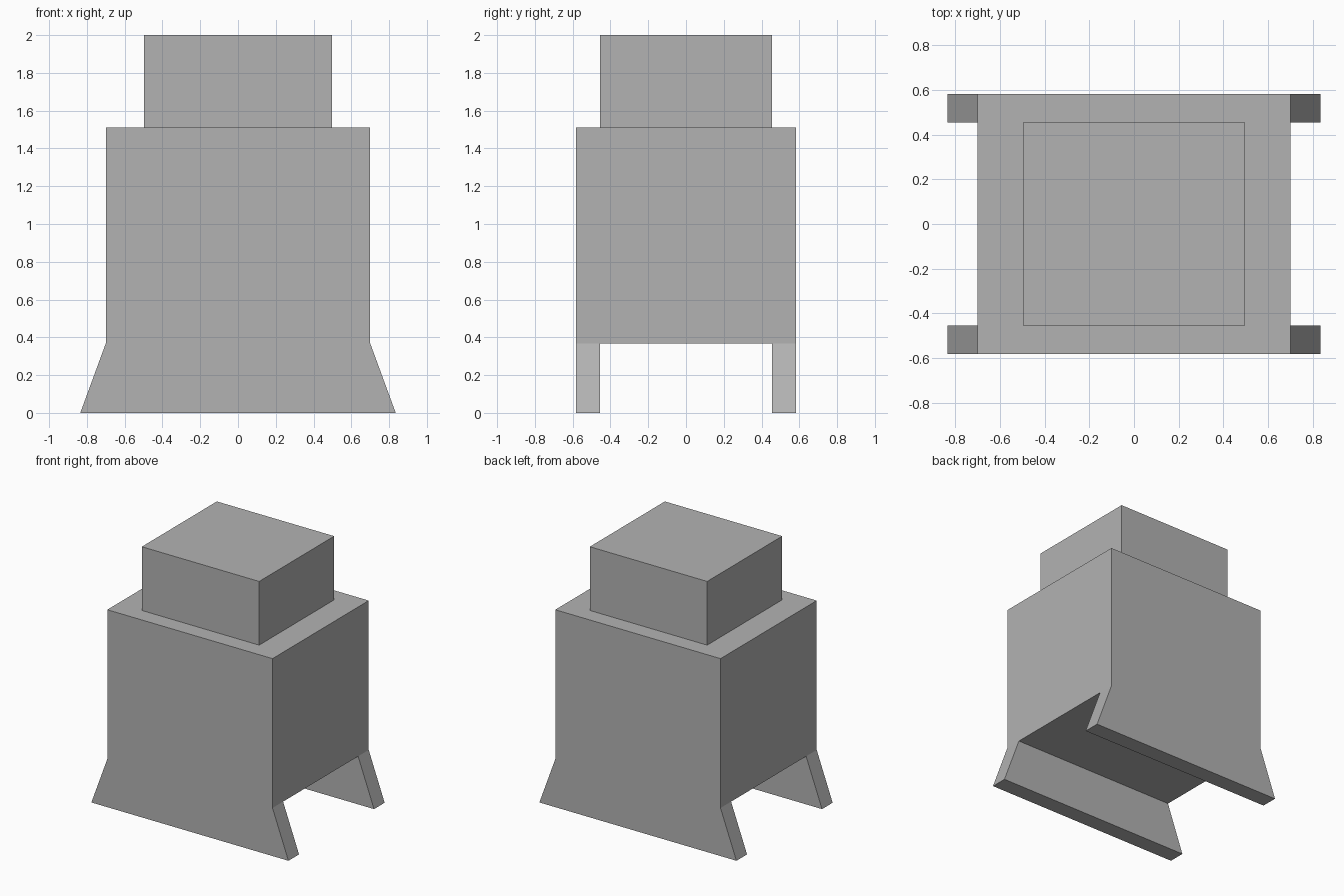
import bpy
import bmesh
from mathutils import Matrix, Vector

cube = bpy.data.objects.get("Cube")
if cube:
    bpy.data.objects.remove(cube, do_unlink=True)

HALF_X, HALF_Y = 0.70, 0.582
BODY_LOW, BODY_HIGH = 0.368, 1.512
CAP_X, CAP_Y, TOP = 0.497, 0.454, 2.0
FOOT_X = 0.835

grey = bpy.data.materials.new("plain grey")
grey.use_nodes = True
colour = (0.45, 0.45, 0.45, 1)
grey.diffuse_color = colour
grey.node_tree.nodes["Principled BSDF"].inputs["Base Color"].default_value = colour


def add_box(bm, half_x, half_y, low, high):
    size = Matrix.Diagonal((2 * half_x, 2 * half_y, high - low, 1))
    place = Matrix.Translation((0, 0, (low + high) / 2))
    bmesh.ops.create_cube(bm, size=1, matrix=place @ size)


def finish(bm, name):
    bmesh.ops.recalc_face_normals(bm, faces=bm.faces)
    mesh = bpy.data.meshes.new(name)
    bm.to_mesh(mesh)
    bm.free()
    mesh.materials.append(grey)
    obj = bpy.data.objects.new(name, mesh)
    bpy.context.collection.objects.link(obj)
    return obj


# Body with two flared plank feet drawn down from its front and back edges
bm = bmesh.new()
add_box(bm, HALF_X, HALF_Y, BODY_LOW, BODY_HIGH)
for y in (-CAP_Y, CAP_Y):
    bmesh.ops.bisect_plane(bm, geom=bm.verts[:] + bm.edges[:] + bm.faces[:],
                           plane_co=(0, y, 0), plane_no=(0, 1, 0))
bm.normal_update()
strips = [f for f in bm.faces
          if f.normal.z < -0.9 and abs(f.calc_center_median().y) > CAP_Y]
for foot in bmesh.ops.extrude_discrete_faces(bm, faces=strips)["faces"]:
    for v in foot.verts:
        v.co = Vector((FOOT_X if v.co.x > 0 else -FOOT_X, v.co.y, 0))
bmesh.ops.remove_doubles(bm, verts=bm.verts, dist=0.0001)

# Join the coplanar pieces into clean flat faces
bmesh.ops.recalc_face_normals(bm, faces=bm.faces)
bmesh.ops.dissolve_limit(bm, angle_limit=0.01, verts=bm.verts, edges=bm.edges)
finish(bm, "body_with_flared_feet")

# Block on top
bm = bmesh.new()
add_box(bm, CAP_X, CAP_Y, BODY_HIGH, TOP)
finish(bm, "top_block")
